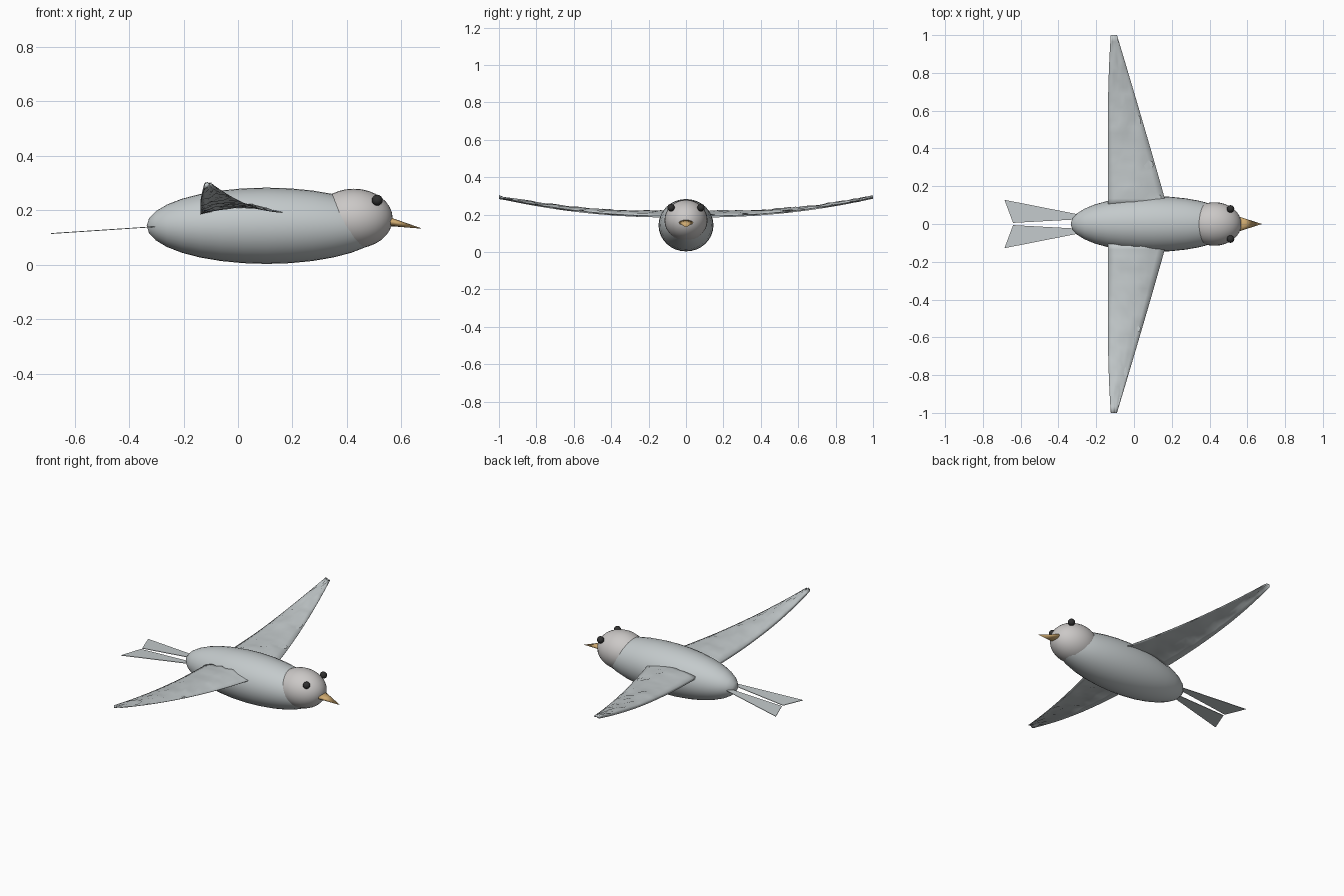
import bpy, bmesh, math, random
from mathutils import Vector

if "Cube" in bpy.data.objects:
    bpy.data.objects.remove(bpy.data.objects["Cube"])

random.seed(4)

def material(name, rgb):
    m = bpy.data.materials.new(name)
    m.diffuse_color = (*rgb, 1)
    m.use_nodes = True
    m.node_tree.nodes["Principled BSDF"].inputs["Base Color"].default_value = m.diffuse_color
    return m

GREY = material("body_grey", (0.55, 0.59, 0.60))
PALE = material("head_grey", (0.60, 0.58, 0.57))
HORN = material("beak_tan", (0.62, 0.40, 0.16))
DARK = material("eye_dark", (0.03, 0.03, 0.03))

def finish(ob, name, mat, smooth=True):
    ob.name = name
    ob.data.materials.append(mat)
    if smooth:
        for p in ob.data.polygons:
            p.use_smooth = True
    return ob

def ellipsoid(name, loc, radii, mat, seg=32, rings=16):
    # poles lie along the bird's length (x)
    bpy.ops.mesh.primitive_uv_sphere_add(segments=seg, ring_count=rings)
    ob = bpy.context.object
    for v in ob.data.vertices:
        x, y, z = v.co
        v.co = (z * radii[0], x * radii[1], y * radii[2])
    ob.location = loc
    return finish(ob, name, mat)

def from_bmesh(name, bm, mat, smooth):
    bmesh.ops.recalc_face_normals(bm, faces=bm.faces)
    me = bpy.data.meshes.new(name)
    bm.to_mesh(me)
    bm.free()
    ob = bpy.data.objects.new(name, me)
    bpy.context.collection.objects.link(ob)
    return finish(ob, name, mat, smooth)

# body, head and eyes
ellipsoid("body", (0.105, 0, 0.143), (0.44, 0.147, 0.14), GREY)
ellipsoid("head", (0.425, 0, 0.169), (0.143, 0.115, 0.11), PALE)
for side in (1, -1):
    ellipsoid("eye", (0.511, side * 0.08, 0.237), (0.02, 0.02, 0.02), DARK, 16, 8)

# beak: flattened cone drooping to a point
bm = bmesh.new()
tip = bm.verts.new((0.678, 0, 0.132))
ring = []
for i in range(12):
    a = math.tau * i / 12
    ring.append(bm.verts.new((0.53, 0.047 * math.cos(a), 0.164 + 0.02 * math.sin(a))))
for i in range(12):
    bm.faces.new((ring[i], ring[(i + 1) % 12], tip))
bm.faces.new(ring)
from_bmesh("beak", bm, HORN, True)

# wings: cambered, swept sheets curving upward, with a slightly ruffled surface
def wing(side):
    bm = bmesh.new()
    ny, nx, half = 26, 8, 0.006
    sheets = []
    for s in (1, -1):
        rows = []
        for j in range(ny + 1):
            y = 0.10 + 0.90 * j / ny
            lead = 0.172 - 0.262 * ((y - 0.10) / 0.90) ** 1.03
            trail = -0.138 + 0.015 * max(0, (y - 0.55) / 0.45) ** 2
            lift = 0.192 + 0.1 * ((y - 0.1) / 0.9) ** 2
            row = []
            for i in range(nx + 1):
                t = i / nx
                x = trail + (lead - trail) * t
                camber = 0.08 * (lead - trail) * 4 * t * (1 - t)
                thick = half * (1.2 - t)
                bump = 0 if i in (0, nx) else random.uniform(-0.005, 0.005)
                row.append(bm.verts.new((x, side * y, lift + camber + s * thick + bump)))
            rows.append(row)
        for j in range(ny):
            for i in range(nx):
                bm.faces.new((rows[j][i], rows[j][i + 1], rows[j + 1][i + 1], rows[j + 1][i]))
        sheets.append(rows)
    up, lo = sheets
    # close the edges
    for j in range(ny):
        for i in (0, nx):
            bm.faces.new((up[j][i], up[j + 1][i], lo[j + 1][i], lo[j][i]))
    for i in range(nx):
        for j in (0, ny):
            bm.faces.new((up[j][i], up[j][i + 1], lo[j][i + 1], lo[j][i]))
    from_bmesh("wing_left" if side > 0 else "wing_right", bm, GREY, True)

# tail feathers: two thin flat blades
def tail(side):
    bm = bmesh.new()
    outline = [(-0.27, 0.026), (-0.27, 0.046), (-0.686, 0.128), (-0.64, 0.006)]
    rings = []
    for dz in (0.0015, -0.0015):
        rings.append([bm.verts.new((x, side * y, 0.142 + 0.066 * (x + 0.27) + dz))
                      for x, y in outline])
    a, b = rings
    bm.faces.new(a)
    bm.faces.new(b[::-1])
    for i in range(4):
        k = (i + 1) % 4
        bm.faces.new((a[i], a[k], b[k], b[i]))
    from_bmesh("tail_left" if side > 0 else "tail_right", bm, GREY, False)

for side in (1, -1):
    wing(side)
    tail(side)
